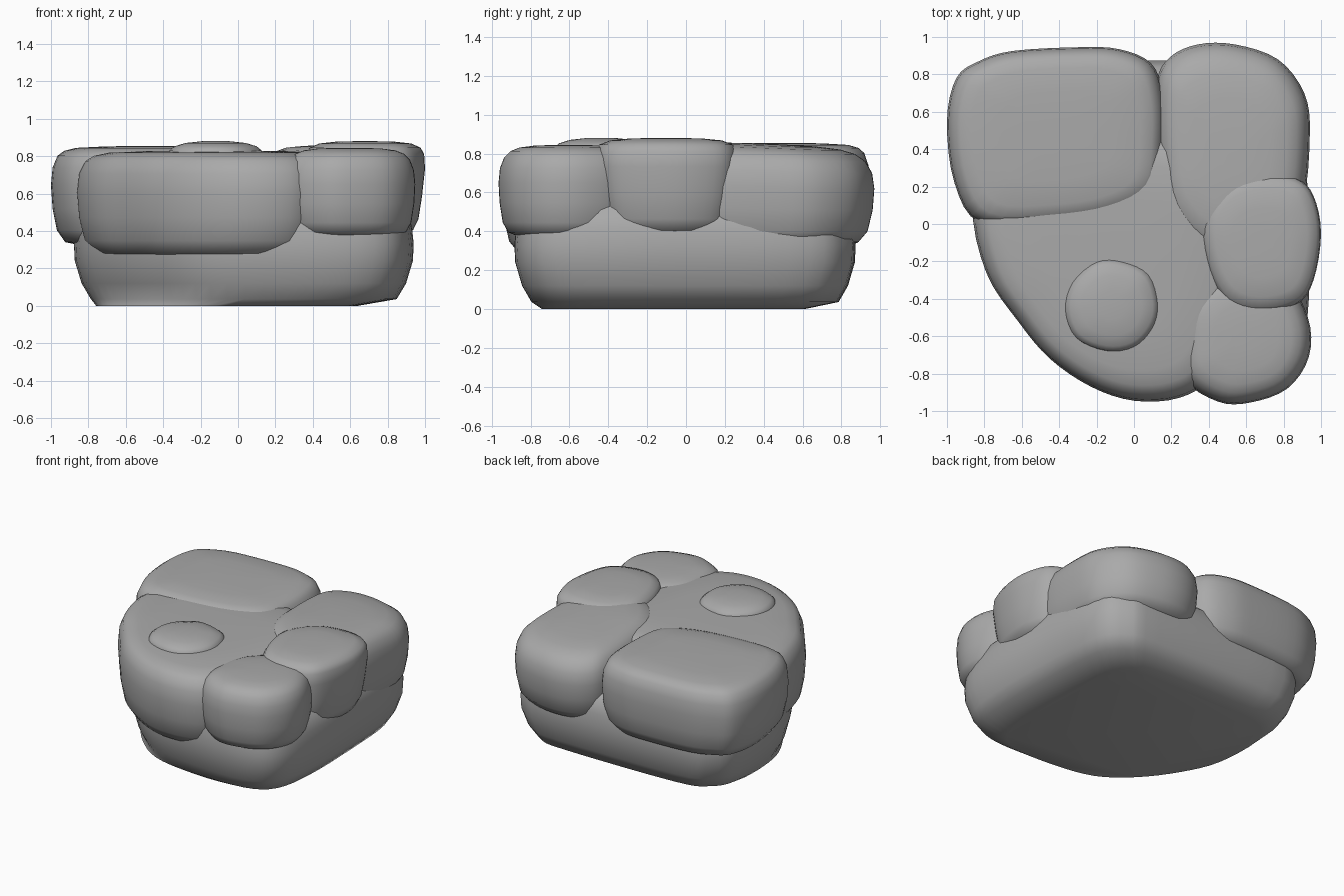
import bpy, bmesh, math
from mathutils import Vector

default_cube = bpy.data.objects.get("Cube")
if default_cube:
    bpy.data.objects.remove(default_cube)

# One plain stone colour
stone = bpy.data.materials.new("stone_grey")
stone.use_nodes = True
grey = (0.4, 0.4, 0.4, 1)
stone.diffuse_color = grey
stone.node_tree.nodes["Principled BSDF"].inputs["Base Color"].default_value = grey

# Worn boulder profile: (height fraction, horizontal scale)
BOULDER = [(0, .78), (.02, .87), (.14, .945), (.36, .985), (.6, 1), (.78, .985),
           (.9, .94), (.95, .88), (.98, .77), (.995, .5), (1, .2)]
# Boulder with a softer top edge
PILLOW = [(0, .76), (.03, .86), (.14, .94), (.36, .985), (.58, 1), (.74, .98),
          (.86, .92), (.93, .83), (.97, .7), (.99, .5), (1, .2)]
# Boulder that is widest near its top
TOP_HEAVY = [(0, .65), (.03, .8), (.15, .89), (.4, .95), (.7, 1), (.86, .985),
             (.93, .925), (.975, .77), (.995, .5), (1, .2)]
# Bedrock profile: flat underside, broad chamfer, narrowing above
BEDROCK = [(0, .77), (.06, .9), (.2, .955), (.4, .995), (.55, 1), (.7, .99),
           (.85, .96), (.95, .88), (1, .7)]
# Low dome
DOME = [(0, .7), (.3, .95), (.55, 1), (.7, .98), (.83, .88), (.94, .65), (1, .3)]


def smooth_loop(points, steps=4):
    """Closed Catmull-Rom curve through a few outline points."""
    pts = [Vector(p) for p in points]
    count = len(pts)
    loop = []
    for i in range(count):
        a, b, c, d = (pts[(i + k) % count] for k in (-1, 0, 1, 2))
        for step in range(steps):
            t = step / steps
            loop.append(b + (c - a) * t / 2
                        + (a * 2 - b * 5 + c * 4 - d) * t * t / 2
                        + (b * 3 - a - c * 3 + d) * t * t * t / 2)
    return loop


def make_rock(name, outline, bottom, top, profile=BOULDER, foot_shift=(0, 0), tilt=(0, 0)):
    """Stack scaled copies of an outline into a rounded rock, its top tilted by a slope."""
    loop = smooth_loop(outline)
    low = Vector((min(p.x for p in loop), min(p.y for p in loop)))
    high = Vector((max(p.x for p in loop), max(p.y for p in loop)))
    centre = (low + high) / 2
    bm = bmesh.new()
    rings = []
    for height, scale in profile:
        z = bottom + (top - bottom) * height
        middle = centre if rings else centre + Vector(foot_shift)
        ring = []
        for p in loop:
            offset = (p - centre) * scale
            flat = middle + offset
            ring.append(bm.verts.new((flat.x, flat.y, z + offset.dot(Vector(tilt)) * height)))
        rings.append(ring)
    for lower, upper in zip(rings, rings[1:]):
        for i in range(len(loop)):
            j = (i + 1) % len(loop)
            bm.faces.new((lower[i], lower[j], upper[j], upper[i]))
    bm.faces.new(rings[0])
    bm.faces.new(rings[-1])
    bmesh.ops.recalc_face_normals(bm, faces=bm.faces)
    mesh = bpy.data.meshes.new(name)
    bm.to_mesh(mesh)
    bm.free()
    mesh.materials.append(stone)
    rock = bpy.data.objects.new(name, mesh)
    bpy.context.collection.objects.link(rock)
    bpy.ops.object.select_all(action='DESELECT')
    rock.select_set(True)
    bpy.context.view_layer.objects.active = rock
    bpy.ops.object.shade_smooth_by_angle(angle=math.radians(50))


# Bedrock: square back corner and rounded front left side
make_rock("bedrock", [
    (.89, .64), (.75, .82), (.5, .87), (-.5, .86), (-.76, .78), (-.87, .58), (-.85, .1),
    (-.7, -.25), (-.46, -.57), (-.16, -.79), (.25, -.87), (.66, -.87), (.87, -.74),
    (.935, -.4), (.93, .12)],
    0, .6, BEDROCK, foot_shift=(-.09, -.06))

# Wide slab along the curved front
make_rock("front_slab", [
    (-.86, .1), (-.79, -.26), (-.62, -.52), (-.45, -.72), (-.23, -.87), (0, -.945),
    (.24, -.93), (.4, -.82), (.55, -.5), (.62, 0), (.45, .4), (-.2, .5), (-.72, .4)],
    .27, .83)

# Boulders around the rim
make_rock("back_left_boulder", [
    (-1, .55), (-.95, .78), (-.83, .87), (-.65, .925), (-.3, .945), (-.08, .935),
    (.09, .86), (.155, .7), (.165, .45), (.12, .18), (-.1, .05), (-.45, -.005),
    (-.82, .005), (-.96, .22)],
    .33, .855)
make_rock("back_right_boulder", [
    (.12, .75), (.19, .89), (.34, .96), (.54, .96), (.77, .88), (.91, .7), (.94, .48),
    (.9, .1), (.75, -.13), (.42, -.18), (.18, .05), (.12, .4)],
    .33, .85, PILLOW, tilt=(-.02, -.04))
make_rock("front_right_boulder", [
    (.27, -.83), (.45, -.95), (.62, -.955), (.82, -.88), (.935, -.71), (.93, -.5),
    (.8, -.3), (.5, -.25), (.3, -.4), (.25, -.62)],
    .38, .845, PILLOW)
make_rock("side_boulder", [
    (.36, -.02), (.41, .13), (.53, .24), (.7, .27), (.87, .245), (.96, .15),
    (1, -.05), (.96, -.3), (.87, -.43), (.67, -.475), (.5, -.42), (.4, -.25)],
    .39, .88, TOP_HEAVY)

# Small pebble sunk in the slab
make_rock("pebble", [
    (.13, -.43), (.08, -.27), (-.06, -.2), (-.2, -.2), (-.33, -.31), (-.37, -.46),
    (-.31, -.61), (-.15, -.68), (0, -.66), (.1, -.56)],
    .72, .88, DOME)
